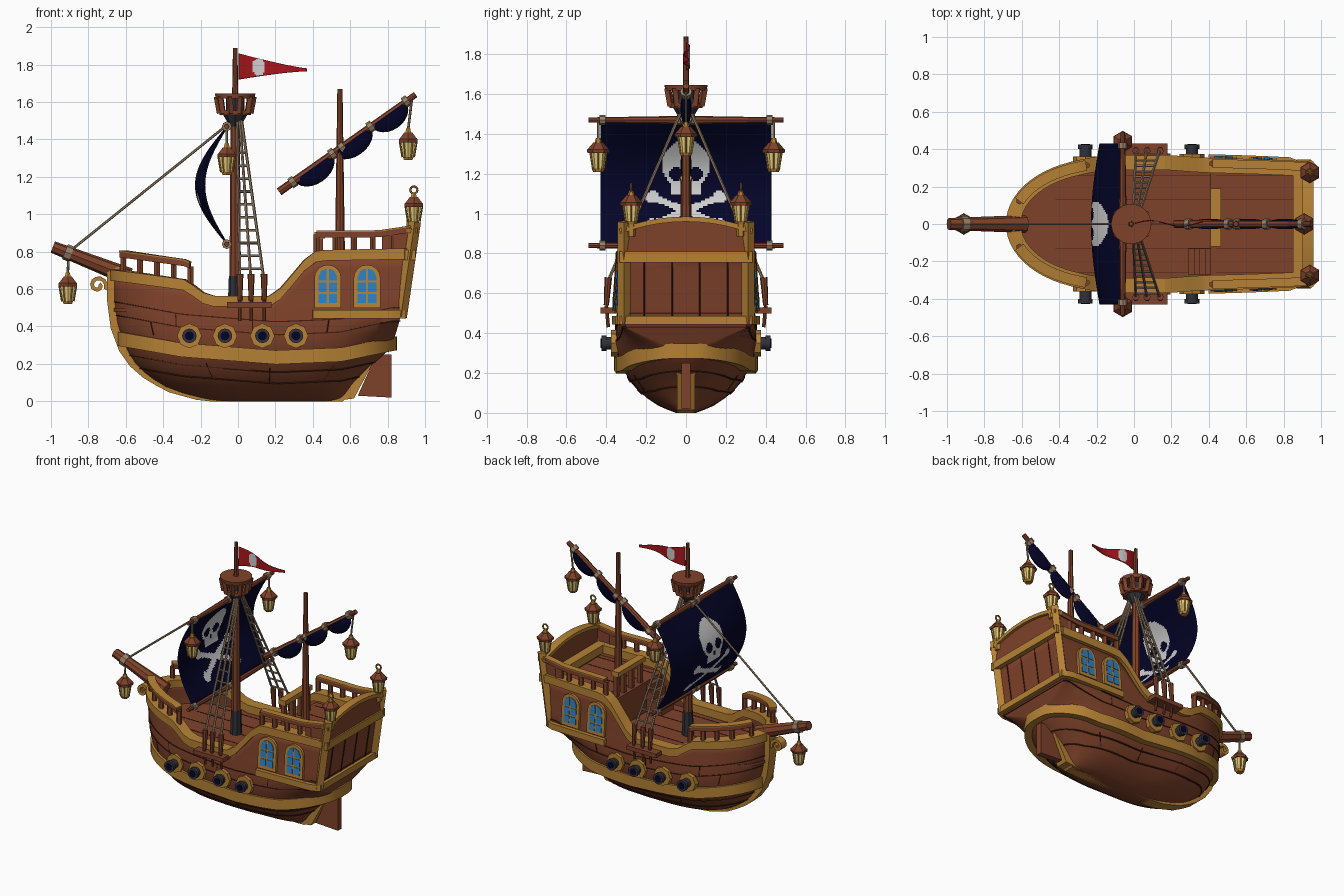
import bpy, bmesh
from math import sin, cos, pi, hypot
from mathutils import Vector as V, Matrix

if "Cube" in bpy.data.objects:
    bpy.data.objects.remove(bpy.data.objects["Cube"])

def material(name, *rgb):
    col = [(c / 255) ** 2.2 for c in rgb] + [1]
    m = bpy.data.materials.new(name)
    m.use_nodes = True
    m.diffuse_color = col
    m.node_tree.nodes["Principled BSDF"].inputs["Base Color"].default_value = col
    return m

WOOD, SEAM = material("brown wood", 126, 68, 46), material("dark seam", 66, 34, 24)
TAN, NAVY = material("golden wood", 180, 128, 56), material("navy cloth", 12, 12, 44)
WHITE, RED = material("white paint", 205, 205, 205), material("red cloth", 165, 28, 34)
IRON, BLUE = material("dark iron", 52, 53, 60), material("blue glass", 48, 128, 196)
ROPE, GLOW = material("rope", 150, 128, 104), material("lamp glass", 232, 206, 124)
SIDES = (1, -1)

# ---- helpers
def finish(name, bm, *mats):
    bmesh.ops.recalc_face_normals(bm, faces=bm.faces)
    me = bpy.data.meshes.new(name)
    bm.to_mesh(me)
    bm.free()
    for m in mats:
        me.materials.append(m)
    ob = bpy.data.objects.new(name, me)
    bpy.context.collection.objects.link(ob)
    return ob

def rods(name, segs, r, mat, r2=None, n=8):
    bm = bmesh.new()
    for a, b in segs:
        a, b = V(a), V(b)
        rot = (b - a).to_track_quat('Z', 'Y').to_matrix().to_4x4()
        bmesh.ops.create_cone(bm, cap_ends=True, segments=n, radius1=r, radius2=r if r2 is None else r2,
                              depth=(b - a).length, matrix=Matrix.Translation((a + b) / 2) @ rot)
    return finish(name, bm, mat)

def boxes(name, items, mat):
    bm = bmesh.new()
    for lo, hi in items:
        lo, hi = V(lo), V(hi)
        bmesh.ops.create_cube(bm, size=1, matrix=Matrix.Translation((lo + hi) / 2) @ Matrix.Diagonal((*(hi - lo), 1)))
    return finish(name, bm, mat)

def prism(name, loop_a, loop_b, mat):
    bm = bmesh.new()
    A, B = [[bm.verts.new(p) for p in l] for l in (loop_a, loop_b)]
    bm.faces.new(A)
    bm.faces.new(B[::-1])
    for i in range(len(A)):
        bm.faces.new((A[i - 1], A[i], B[i], B[i - 1]))
    return finish(name, bm, mat)

def plate(name, pts, half, mat):
    prism(name, [(x, -half, z) for x, z in pts], [(x, half, z) for x, z in pts], mat)

def band(name, pts, out, high, mat, cyclic=False):
    """Box section swept along a path."""
    bm, rings, n = bmesh.new(), [], len(pts)
    for i, p in enumerate(pts):
        t = V(pts[(i + 1) % n if cyclic else min(i + 1, n - 1)]) - V(pts[i - 1 if cyclic else max(i - 1, 0)])
        nrm = V((t.y, -t.x, 0)).normalized() * out / 2
        up = V((0, 0, high / 2))
        rings.append([bm.verts.new(V(p) + a * nrm + b * up) for a, b in ((1, 1), (1, -1), (-1, -1), (-1, 1))])
    for i in range(n if cyclic else n - 1):
        a, b = rings[i], rings[(i + 1) % n]
        for k in range(4):
            bm.faces.new((a[k - 1], a[k], b[k], b[k - 1]))
    if not cyclic:
        bm.faces.new(rings[0])
        bm.faces.new(rings[-1][::-1])
    return finish(name, bm, mat)

def sheet(name, nu, nv, f, rule, mats, thick):
    bm = bmesh.new()
    g = [[bm.verts.new(f(i / nu, j / nv)) for j in range(nv + 1)] for i in range(nu + 1)]
    for i in range(nu):
        for j in range(nv):
            fc = bm.faces.new((g[i][j], g[i + 1][j], g[i + 1][j + 1], g[i][j + 1]))
            fc.material_index = int(rule(fc.calc_center_median()))
    finish(name, bm, *mats).modifiers.new("thickness", 'SOLIDIFY').thickness = thick

def interp(table, x):
    for (a, p), (b, q) in zip(table, table[1:]):
        if x <= b:
            return p + (q - p) * max(0, (x - a) / (b - a))
    return table[-1][1]

# ---- hull shape
BOW = [(0, -.15), (.02, -.22), (.06, -.36), (.1, -.43), (.14, -.49), (.2, -.55), (.28, -.6), (.4, -.645), (.55, -.665), (.7, -.665)]
STERN = [(0, .56), (.1, .62), (.2, .72), (.27, .81), (.35, .84), (.45, .87), (.8, .92), (1, .95)]
WIDTH = [(0, .05), (.03, .13), (.08, .205), (.15, .275), (.25, .335), (.35, .355), (.45, .352), (.6, .337), (.8, .328), (1, .32)]
SHEER = [(-.7, .68), (-.27, .62), (-.21, .56), (-.14, .535), (.18, .535), (.25, .59), (.33, .69), (.4, .765), (.45, .78), (1, .79)]
WALE = [(-.65, .34), (-.3, .275), (.2, .235), (.55, .25), (.82, .31)]

def plan(u, z):
    if u < .4:
        return (1 - (1 - u / .4) ** 2.4) ** .5
    s = max(0, (u - .5) / .5)
    k = min(1, max(0, (z - .3) / .14))
    return k * (1 - .06 * s * s) + (1 - k) * max(0, 1 - s ** 3.6) ** .5

def hull(u, z, side=1):
    b = interp(BOW, z)
    return V((b + (interp(STERN, z) - b) * u, side * interp(WIDTH, z) * plan(u, z), z))

def hull_y(x, z):
    b = interp(BOW, z)
    return hull(min(1, max(0, (x - b) / (interp(STERN, z) - b))), z).y

def on_line(u, table, side, dz=0):
    z = .5
    for _ in range(6):
        z = interp(table, hull(u, z).x) + dz
    return hull(u, z, side)

N = 40
US = [.5 + .5 * cos(pi * i / N) for i in range(N + 1)]
LOOP = [(u, 1) for u in US] + [(u, -1) for u in US[-2::-1]]

# ---- hull shell
bm, rows = bmesh.new(), []
for j in range(15):
    row = []
    for u, s in LOOP:
        top = on_line(u, SHEER, s).z
        row.append(bm.verts.new(hull(u, top * (j / 14) ** 1.4, s)))
    rows.append(row)
for a, b in zip(rows, rows[1:]):
    for i in range(len(a)):
        bm.faces.new((a[i - 1], a[i], b[i], b[i - 1]))
bm.faces.new(rows[0])
bmesh.ops.remove_doubles(bm, verts=bm.verts, dist=.0005)
mod = finish("hull", bm, WOOD).modifiers.new("thickness", 'SOLIDIFY')
mod.thickness, mod.offset = .02, -1

# ---- hull trims and plank seams
rim = [on_line(u, SHEER, s) for u, s in LOOP]
band("sheer_trim", [V((p.x * .97, p.y * .96, p.z)) for p in rim], .08, .058, TAN, True)
band("wale", [on_line(u, WALE, s) for u, s in LOOP[1:]], .05, .075, TAN, True)
for d in (-.14, -.08, .12, .19):
    band("plank_seam", [on_line(u, WALE, s, d) for u, s in LOOP[1:]], .008, .006, SEAM, True)
butts = []
for s in SIDES:
    for i in range(9):
        u, d = .12 + .09 * i, (.05, .12, -.13)[i % 3]
        butts.append((on_line(u, WALE, s, d), on_line(u, WALE, s, d + .07)))
rods("plank_butts", butts, .004, SEAM, n=4)
aft = [.69 + .31 * i / 12 for i in range(13)]
band("cabin_sill", [hull(u, .465, 1) for u in aft] + [hull(u, .465, -1) for u in aft[::-1]], .05, .045, TAN)

# ---- stem, keel, sternpost, rudder and scroll
keel = [(x, z) for z, x in BOW[::-1]] + [(.56, 0)]
outer = [(x - .035 * min(1, z * 4), max(0, z - .012)) for x, z in keel]
inner = [(x + .03, z + .025) for x, z in keel]
plate("stem_and_keel", outer + inner[::-1], .04, TAN)
plate("sternpost", [(.5, 0), (.62, .015), (.74, .24), (.66, .24)], .045, TAN)
plate("rudder", [(.64, .03), (.82, .02), (.82, .25), (.74, .25)], .022, WOOD)
def spiral(r, turn):
    return [(-.75 + (r - .0028 * i) * cos(turn * i - .5), .62 + (r - .0028 * i) * sin(turn * i - .5)) for i in range(14)]
plate("bow_scroll", spiral(.058, .58) + spiral(.037, .58)[::-1], .03, TAN)

# ---- decks, cabin wall, steps
def deck(name, z, u0):
    us = [u0 + (1 - u0) * u for u in US]
    top = [V((p.x - .01, p.y * .97, z)) for p in [hull(u, z) for u in us]]
    top += [V((p.x, -p.y, z)) for p in top[::-1] if p.y > 1e-4]
    prism(name, top, [p - V((0, 0, .02)) for p in top], WOOD)
deck("main_deck", .5, 0)
deck("quarter_deck", .72, .69)
boxes("cabin_wall", [((.41, -.32, .48), (.44, .32, .72))], WOOD)
boxes("deck_seams", [((-.5 + abs(k) * .08, k * .13 - .002, .5), (.41, k * .13 + .002, .502)) for k in range(-2, 3)]
      + [((.44, k * .13 - .002, .72), (.9, k * .13 + .002, .722)) for k in range(-2, 3)], SEAM)
boxes("steps", [((.29 + .03 * i, -.27, .5), (.42, -.13, .55 + .05 * i)) for i in range(4)], WOOD)
boxes("quarter_front_rail", [((.41, -.12, .87), (.465, .19, .905))], TAN)
boxes("quarter_front_posts", [((.425, y - .015, .7), (.455, y + .015, .88)) for y in (-.1, 0, .09, .17)], WOOD)

# ---- stern
def arch_top(w, z0, z1):
    return [(w * (1 - i / 5), z1 - (z1 - z0) * (1 - i / 5) ** 2) for i in range(11)]
panel = [(-.31, .77), (.31, .77)] + arch_top(.31, .91, .965)
prism("stern_arch", [(.915, *p) for p in panel], [(.94, *p) for p in panel], WOOD)
lip = arch_top(.335, .925, .985) + arch_top(.33, .9, .96)[::-1]
prism("stern_arch_trim", [(.9, *p) for p in lip], [(.96, *p) for p in lip], TAN)
boxes("stern_beam", [((.89, -.335, .755), (.95, .335, .81))], TAN)
rods("stern_posts", [((.87, s * .312, .45), (.945, s * .312, .96)) for s in SIDES], .033, TAN, n=4)
rods("transom_seams", [((.875, y, .48), (.918, y, .76)) for y in (-.21, -.07, .07, .21)], .004, SEAM, n=4)

# ---- bow and quarter railings, bulwark wings
def railing(name, rail, out):
    band(name, rail, out, .03, WOOD)
    band(name + "_cap", [p + V((0, 0, .018)) for p in rail], out + .006, .008, TAN)
for s in SIDES:
    us = [.025 + .235 * i / 12 for i in range(13)]
    feet = [on_line(u, SHEER, s) for u in us]
    feet = [V((p.x * .98, p.y * .97, p.z)) for p in feet]
    railing("bow_rail", [p + V((0, 0, .115)) for p in feet], .05)
    rods("bow_rail_posts", [(p, p + V((0, 0, .11))) for p in feet[::3]], .018, WOOD, n=6)
    rail = [V((x, s * hull_y(x, .85), .892 + .15 * max(0, x - .75))) for x in [.42 + .05 * i for i in range(11)]]
    railing("quarter_rail", rail, .04)
    rods("quarter_rail_posts", [(V((p.x, p.y, .78)), p) for p in rail[::2]], .018, WOOD, n=6)
    band("bulwark_wing", [V((p.x, p.y, .84)) for p in rail[7:]], .02, .12, WOOD)

# ---- cabin windows
def hull_plate(name, pts, lift, mat, s):
    prism(name, *[[(x, s * (hull_y(x, z) + o), z) for x, z in pts] for o in (-.01, lift)], mat)

def arch(x, z, w, h):
    return [(x - w, z), (x + w, z)] + [(x + w * cos(a), z + h - w + w * sin(a)) for a in [pi * i / 8 for i in range(9)]]
for s in SIDES:
    for x in (.48, .69):
        hull_plate("window_frame", arch(x, .5, .072, .23), .018, TAN, s)
        for d in SIDES:
            a, b = x + d * .006, x + d * .05
            for z in (.525, .585):
                hull_plate("window_pane_low", [(a, z), (b, z), (b, z + .05), (a, z + .05)], .023, BLUE, s)
            hull_plate("window_pane_high", [(a, .645), (b, .645), (b, .665), (x + d * .036, .697), (a, .71)], .023, BLUE, s)

    # ---- guns and gun ports
    for x in (-.26, -.07, .13, .31):
        y, z = hull_y(x, .35), .35
        def along(a, b):
            return [((x, s * a, z), (x, s * b, z))]
        rods("gun_port", along(y - .04, y + .022), .066, TAN, n=8)
        rods("gun_barrel", along(y, .41), .032, IRON, n=12)
        rods("gun_muzzle", along(.4, .425), .039, IRON, n=12)
        rods("gun_bore", along(.425, .428), .024, NAVY, n=12)

    # ---- shrouds with deadeyes
    boxes("channel", [((-.06, min(s * .33, s * .43), .5), (.18, max(s * .33, s * .43), .53))], WOOD)
    feet = [V((x, s * .4, .64)) for x in (.01, .07, .14)]
    heads = [V((x, s * .03, 1.5)) for x in (-.005, .01, .02)]
    rods("shrouds", list(zip(feet, heads)), .008, ROPE, n=6)
    rods("ratlines", [(feet[0].lerp(heads[0], t), feet[2].lerp(heads[2], t)) for t in [.08 * i for i in range(1, 12)]], .007, ROPE, n=6)
    rods("deadeyes", [(p - V((0, 0, .1)), p + V((0, -s * .01, .04))) for p in feet], .013, WOOD, .019)
    rods("chainplates", [(p - V((0, s * .01, .21)), p - V((0, 0, .1))) for p in feet], .009, WOOD)

# ---- main mast, crow's nest, yards
MX = -.015
rods("main_mast", [((MX, 0, .48), (MX, 0, 1.6))], .032, WOOD, .024)
rods("top_mast", [((MX, 0, 1.55), (MX, 0, 1.89))], .018, WOOD, .012)
rods("mast_collar", [((MX, 0, .5), (MX, 0, .67))], .04, IRON, .034)
rods("nest_bracket", [((MX, 0, 1.47), (MX, 0, 1.532))], .028, IRON, .065)
rods("nest_floor", [((MX, 0, 1.53), (MX, 0, 1.555))], .084, WOOD, n=16)
def circle(r, z, n=16):
    return [V((MX + r * cos(2 * pi * i / n), r * sin(2 * pi * i / n), z)) for i in range(n)]
rods("nest_top", [((MX, 0, 1.618), (MX, 0, 1.645))], .104, WOOD, .108, n=16)
rods("nest_core", [((MX, 0, 1.55), (MX, 0, 1.62))], .05, IRON)
rods("nest_staves", list(zip(circle(.08, 1.54, 10), circle(.097, 1.63, 10))), .018, WOOD, n=4)
for name, z in (("upper_yard", 1.47), ("lower_yard", .84)):
    rods(name, [((-.06, 0, z), (-.06, s * .49, z)) for s in SIDES], .021, WOOD, .013)
    rods(name + "_lashings", [((-.06, y - .015, z), (-.06, y + .015, z)) for y in (-.42, -.03, .03, .42)], .026, ROPE)

# ---- main sail with painted skull and crossed bones
def emblem(p):
    y, z = abs(p.y), p.z
    if hypot(y - .05, z - 1.2) < .034 or (z < 1.165 and z > 1.13 and y < .015):
        return False
    bone = abs(abs(z - 1.01) - y * .42) < .019 and y < .17
    knob = hypot(y - .17, abs(z - 1.01) - .072) < .032
    return hypot(y / .12, (z - 1.25) / .125) < 1 or (y < .07 and 1.09 < z < 1.2) or bone or knob
def sail_point(a, b):
    y, w = .86 * (a - .5), sin(pi * b)
    return (-.07 - .115 * w - .045 * w * cos(pi * y / .86), y, 1.46 - .61 * b)
sheet("main_sail", 80, 60, sail_point, emblem, (NAVY, WHITE), .01)

# ---- pennant
def flag_point(a, b):
    half = .008 + .062 * (1 - a) ** 1.3
    return (.005 + .365 * a, .015 * sin(7 * a), 1.79 - .018 * a + (2 * b - 1) * half)
sheet("pennant", 40, 16, flag_point, lambda p: hypot((p.x - .11) / .036, (p.z - 1.787) / .046) < 1, (RED, WHITE), .006)

# ---- mizzen mast, slanted spar and furled sail
rods("mizzen_mast", [((.545, 0, .7), (.545, 0, 1.67))], .028, WOOD, .014)
lo, hi = V((.22, 0, 1.12)), V((.95, 0, 1.64))
rods("mizzen_spar", [(lo, hi)], .022, WOOD, .016)
tilt = (hi - lo).to_track_quat('X', 'Z').to_matrix().to_4x4()
for t, r in ((.25, .125), (.53, .125), (.8, .115)):
    bm = bmesh.new()
    bmesh.ops.create_uvsphere(bm, u_segments=16, v_segments=12, radius=1)
    bmesh.ops.bisect_plane(bm, geom=bm.verts[:] + bm.edges[:] + bm.faces[:], dist=1e-4,
                           plane_co=(0, 0, .01), plane_no=(0, 0, 1), clear_outer=True)
    bmesh.ops.holes_fill(bm, edges=[e for e in bm.edges if e.is_boundary])
    bm.transform(Matrix.Translation(lo.lerp(hi, t)) @ tilt @ Matrix.Diagonal((r, .028, .088, 1)))
    finish("furled_sail", bm, NAVY)
ax = (hi - lo).normalized() * .015
rods("spar_lashings", [(lo.lerp(hi, t) - ax, lo.lerp(hi, t) + ax) for t in (.1, .39, .46, .67, .93)], .03, ROPE)

# ---- bowsprit and forestay
rods("bowsprit", [((-.58, 0, .665), (-.99, 0, .825))], .048, WOOD, .032)
rods("bowsprit_lashing", [((-.89, 0, .786), (-.925, 0, .8))], .043, ROPE)
rods("forestay", [((-.89, 0, .81), (-.03, 0, 1.5))], .007, ROPE, n=6)

# ---- lanterns; z is the underside of the roof
def lantern(x, y, z, hang=None):
    def ring(r, h):
        return [(x + r * cos(pi * i / 3), y + r * sin(pi * i / 3), z + h) for i in range(6)]
    def part(name, a, b, r, r2, mat):
        rods(name, [((x, y, z + a), (x, y, z + b))], r, mat, r2, 6)
    part("lantern_glass", -.085, 0, .032, .046, GLOW)
    part("lantern_base", -.1, -.083, .026, .034, TAN)
    part("lantern_eave", -.005, .012, .055, .058, WOOD)
    part("lantern_roof", .012, .048, .055, .024, WOOD)
    part("lantern_cap", .048, .07, .018, .012, TAN)
    rods("lantern_bars", list(zip(ring(.032, -.085), ring(.046, 0))), .0045, TAN, n=4)
    if hang:
        rods("lantern_rope", [((x, y, z + .065), hang)], .007, ROPE, n=6)
    else:
        part("lantern_foot", -.16, -.09, .02, .026, TAN)
        loop = [(x + .02 * cos(pi * i / 4), y, z + .085 + .02 * sin(pi * i / 4)) for i in range(9)]
        rods("lantern_loop", zip(loop, loop[1:]), .006, TAN, n=6)
lantern(-.91, 0, .62, (-.905, 0, .8))
lantern(.91, 0, 1.39, (.93, 0, 1.62))
for s in SIDES:
    lantern(-.06, s * .44, 1.31, (-.06, s * .44, 1.47))
    lantern(.94, s * .275, 1.045)

# ---- smooth shading with sharp edges kept
bpy.ops.object.select_all(action='DESELECT')
for ob in bpy.context.scene.objects:
    if ob.type == 'MESH':
        ob.select_set(True)
        bpy.context.view_layer.objects.active = ob
bpy.ops.object.shade_smooth_by_angle(angle=.55)
